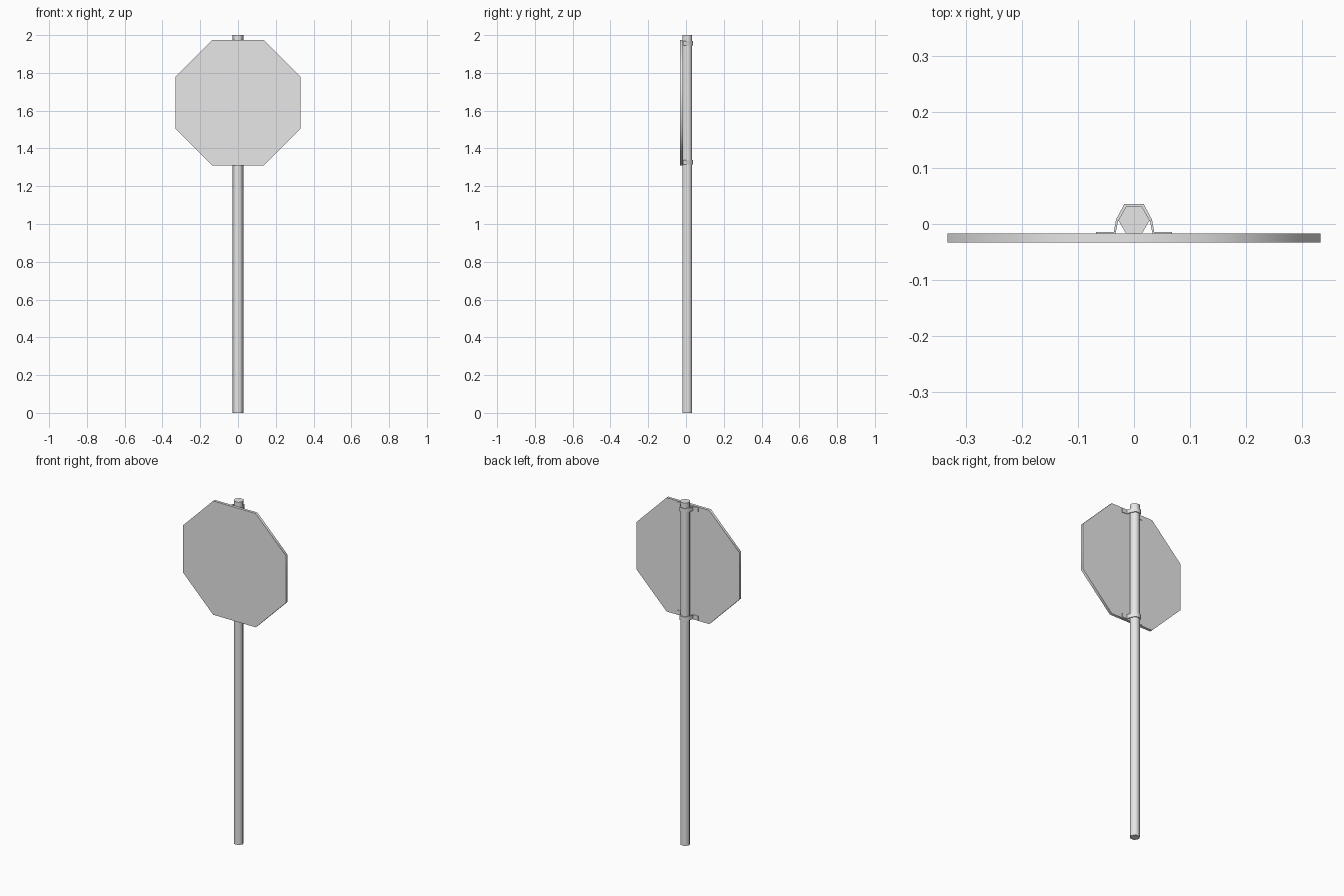
import bpy
import bmesh
from math import cos, sin, pi, radians

cube = bpy.data.objects.get("Cube")
if cube:
    bpy.data.objects.remove(cube)

grey = bpy.data.materials.new("plain_grey")
grey.use_nodes = True
grey.diffuse_color = (0.8, 0.8, 0.8, 1)
grey.node_tree.nodes["Principled BSDF"].inputs["Base Color"].default_value = (0.8, 0.8, 0.8, 1)


def prism(name, outline, direction):
    """Extrude a closed outline of 3D points and shade it smooth up to 65 degrees."""
    bm = bmesh.new()
    face = bm.faces.new([bm.verts.new(p) for p in outline])
    extruded = bmesh.ops.extrude_face_region(bm, geom=[face])["geom"]
    moved = [v for v in extruded if isinstance(v, bmesh.types.BMVert)]
    bmesh.ops.translate(bm, verts=moved, vec=direction)
    bmesh.ops.recalc_face_normals(bm, faces=bm.faces)
    mesh = bpy.data.meshes.new(name)
    bm.to_mesh(mesh)
    bm.free()
    mesh.materials.append(grey)
    obj = bpy.data.objects.new(name, mesh)
    bpy.context.collection.objects.link(obj)
    bpy.ops.object.select_all(action="DESELECT")
    obj.select_set(True)
    bpy.context.view_layer.objects.active = obj
    bpy.ops.object.shade_smooth_by_angle(angle=radians(65))
    return obj


def ring(sides, radius, phase=0):
    angles = [2 * pi * (i + phase) / sides for i in range(sides)]
    return [(radius * cos(a), radius * sin(a)) for a in angles]


# Six-sided post
POST_Y = 0.007
prism("post", [(x, y + POST_Y, 0) for x, y in ring(6, 0.028)], (0, 0, 2))

# Eight-sided sign plate
SIGN_Z = 1.642
sign_radius = 0.332 / cos(pi / 8)
prism("sign_plate", [(x, -0.033, z + SIGN_Z) for x, z in ring(8, sign_radius, 0.5)],
      (0, 0.016, 0))

# Strap brackets that wrap the post and lie flat on the plate
outer = [(0.068, -0.014), (0.036, -0.014), (0.032, 0.008), (0.017, 0.036)]
inner = [(0.014, 0.0315), (0.028, 0.007), (0.033, -0.017), (0.068, -0.017)]


def mirrored(points):
    return [(-x, y) for x, y in reversed(points)]


strap = outer + mirrored(outer) + mirrored(inner) + inner
for name, offset in (("upper_bracket", 0.316), ("lower_bracket", -0.316)):
    base = SIGN_Z + offset - 0.012
    prism(name, [(x, y, base) for x, y in strap], (0, 0, 0.024))
